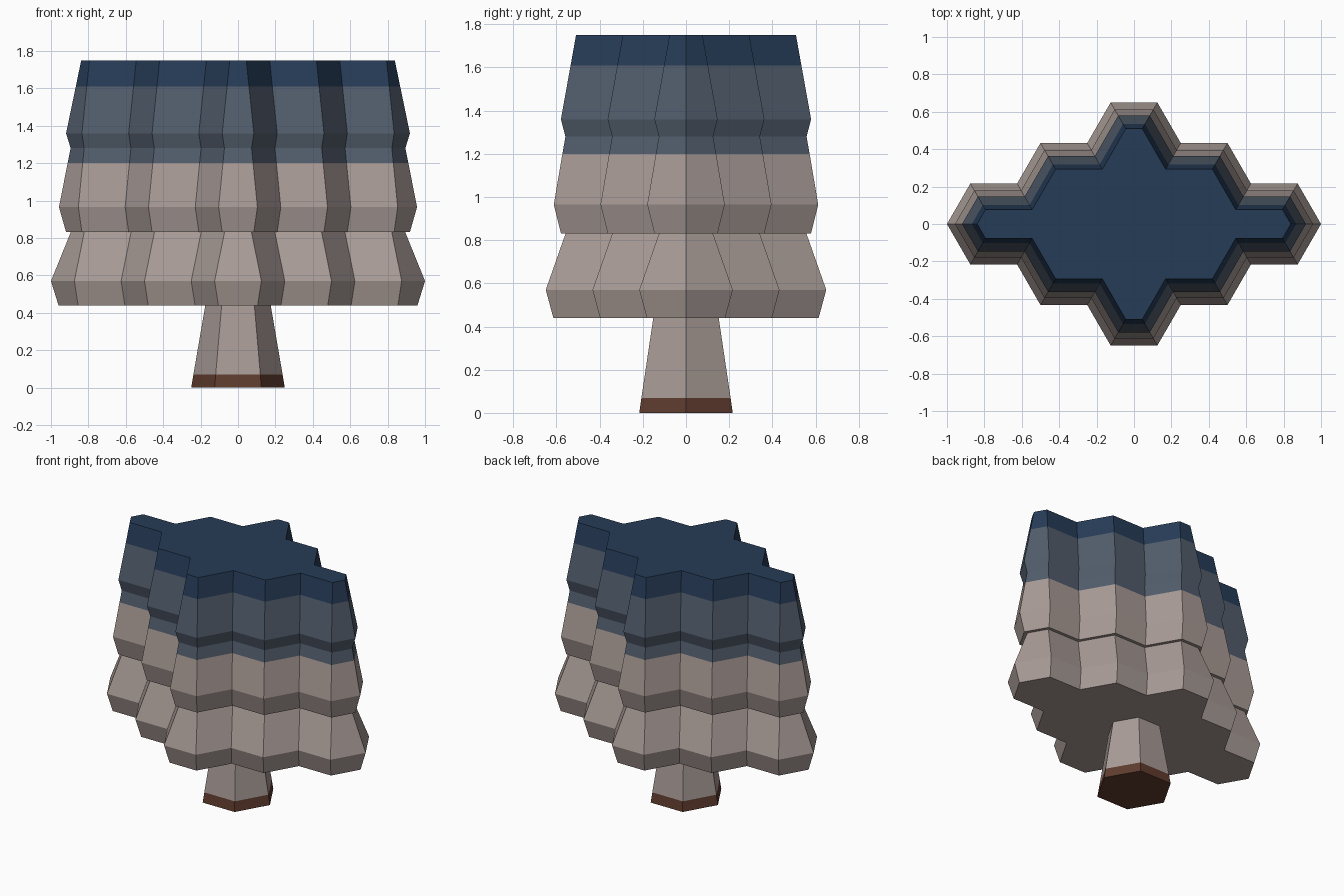
import bpy, bmesh, math
from mathutils import Vector

if "Cube" in bpy.data.objects:
    bpy.data.objects.remove(bpy.data.objects["Cube"])


def material(name, rgb):
    # 8-bit display colour converted to linear
    linear = [((c / 255 + 0.055) / 1.055) ** 2.4 for c in rgb] + [1.0]
    mat = bpy.data.materials.new(name)
    mat.use_nodes = True
    mat.diffuse_color = linear
    bsdf = mat.node_tree.nodes["Principled BSDF"]
    bsdf.inputs["Base Color"].default_value = linear
    bsdf.inputs["Roughness"].default_value = 0.9
    return mat


taupe = material("taupe", (168, 155, 150))
slate = material("slate_blue", (82, 93, 108))
navy = material("navy", (38, 60, 87))
brown = material("dark_brown", (95, 60, 46))

EDGE = 0.25


def walk(headings, start):
    """Trace equal-length edges; return (corner, inward inset direction) pairs."""
    point, corners, previous = Vector(start), [], headings[-1]
    for heading in headings:
        normals = [Vector((-math.sin(math.radians(a)), math.cos(math.radians(a))))
                   for a in (previous, heading)]
        inset = (normals[0] + normals[1]) / (1 + normals[0].dot(normals[1]))
        corners.append((point.copy(), inset))
        turn = math.radians(heading)
        point += EDGE * Vector((math.cos(turn), math.sin(turn)))
        previous = heading
    return corners


def stack(name, outline, levels, bands):
    """Bridge inset copies of the outline; colour faces by height bands."""
    bm = bmesh.new()
    rings = [[bm.verts.new((*(p + n * d), z)) for p, n in outline] for z, d in levels]
    for low, high in zip(rings, rings[1:]):
        for i in range(len(outline)):
            j = (i + 1) % len(outline)
            bm.faces.new((low[i], low[j], high[j], high[i]))
    bm.faces.new(rings[0][::-1])
    bm.faces.new(rings[-1])
    for face in bm.faces:
        height = face.calc_center_median().z
        face.material_index = sum(height > top for top, _ in bands[:-1])
    mesh = bpy.data.meshes.new(name)
    bm.to_mesh(mesh)
    bm.free()
    for _, mat in bands:
        mesh.materials.append(mat)
    obj = bpy.data.objects.new(name, mesh)
    bpy.context.collection.objects.link(obj)
    return obj


# Crown: stepped outline of a diamond of hexagonal cells, in flared tiers
quarter = [120, 180, 120, 180, 120]
half = quarter + [180] + [240, 180, 240, 180, 240]
crown_outline = walk(half + [(a + 180) % 360 for a in half], (1, 0))
crown_levels = [(0.44, 0.035), (0.57, 0), (0.832, 0.092), (0.832, 0.07),
                (0.965, 0.037), (1.2, 0.077), (1.28, 0.091), (1.36, 0.07),
                (1.61, 0.115), (1.75, 0.14)]
stack("crown", crown_outline, crown_levels,
      [(1.2, taupe), (1.61, slate), (1.75, navy)])

# Trunk: tapered hexagonal post with a dark foot
trunk_outline = walk([120, 180, 240, 300, 0, 60], (EDGE, 0))
stack("trunk", trunk_outline, [(0, 0), (0.07, 0.01), (0.44, 0.065)],
      [(0.07, brown), (0.44, taupe)])
